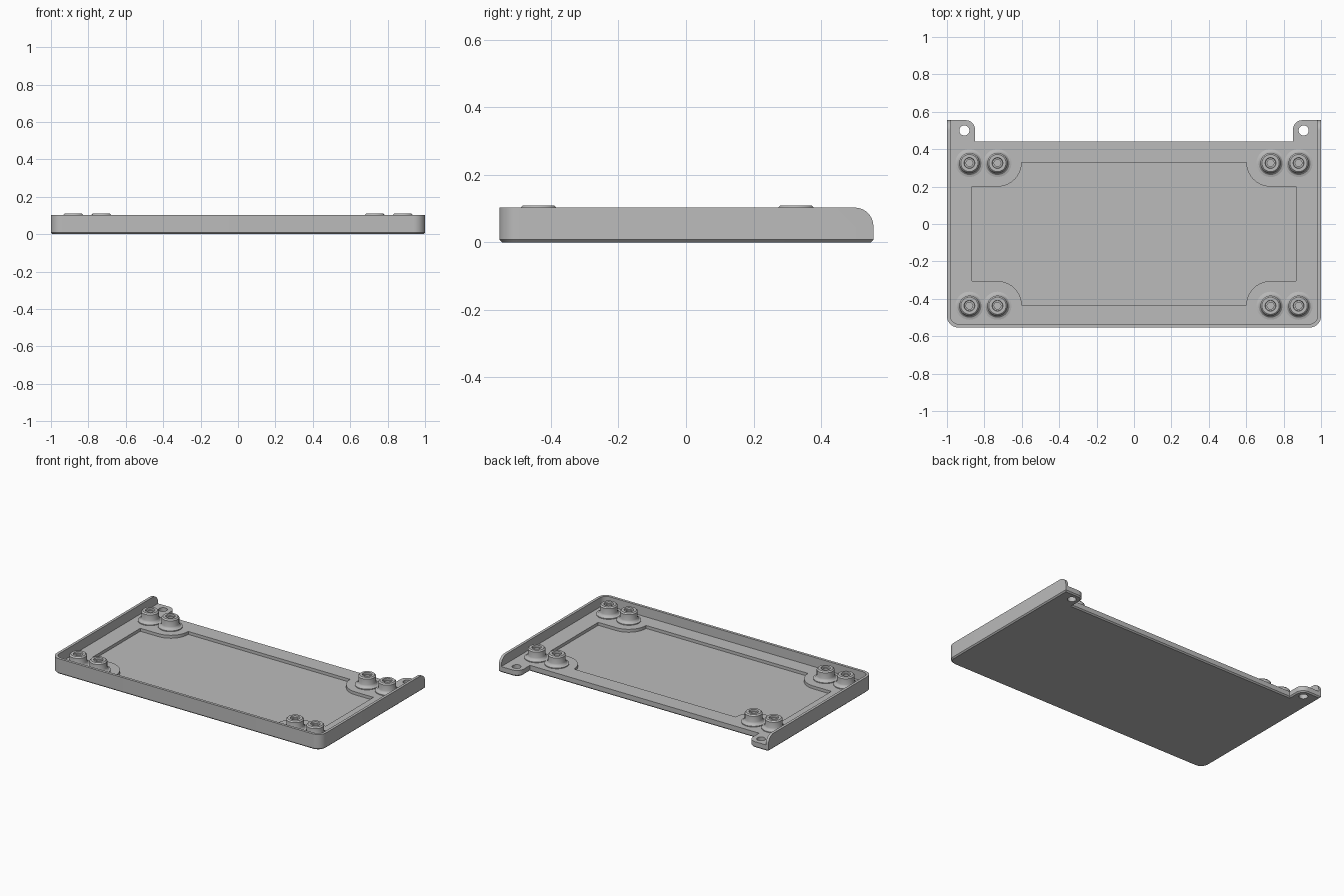
import bpy, bmesh, math
from mathutils import Vector, Matrix

if "Cube" in bpy.data.objects:
    bpy.data.objects.remove(bpy.data.objects["Cube"], do_unlink=True)

FLOOR, POCKET, RIM, TOP = 0.04, 0.02, 0.103, 0.11

grey = bpy.data.materials.new("plain grey")
grey.use_nodes = True
grey.diffuse_color = (0.5, 0.5, 0.5, 1)
grey.node_tree.nodes["Principled BSDF"].inputs["Base Color"].default_value = (0.5, 0.5, 0.5, 1)


def arc(cx, cy, r, start, end, steps=10):
    angles = [math.radians(start + (end - start) * i / steps) for i in range(steps + 1)]
    return [(cx + r * math.cos(a), cy + r * math.sin(a)) for a in angles]


def mirrored(half):
    """Close a right-hand half outline with its reflection in x."""
    return half + [(-x, y) for x, y in reversed(half)]


def finish(name, bm):
    bmesh.ops.recalc_face_normals(bm, faces=bm.faces)
    mesh = bpy.data.meshes.new(name)
    bm.to_mesh(mesh)
    bm.free()
    mesh.materials.append(grey)
    obj = bpy.data.objects.new(name, mesh)
    bpy.context.collection.objects.link(obj)
    return obj


def prism(name, outline, low, high, chamfer=0, matrix=None):
    bm = bmesh.new()
    base = bm.faces.new([bm.verts.new((x, y, low)) for x, y in outline])
    bmesh.ops.extrude_face_region(bm, geom=[base], use_keep_orig=True)
    bm.faces.ensure_lookup_table()
    moved = [v for v in bm.verts if v not in base.verts[:]]
    bmesh.ops.translate(bm, verts=moved, vec=(0, 0, high - low))
    if chamfer:
        bmesh.ops.recalc_face_normals(bm, faces=bm.faces)
        bmesh.ops.bevel(bm, geom=base.edges[:], offset=chamfer, segments=1,
                        affect='EDGES', profile=0.5)
    if matrix:
        bmesh.ops.transform(bm, matrix=matrix, verts=bm.verts)
    return finish(name, bm)


def lathe(name, profile, x, y, sides=40):
    bm = bmesh.new()
    verts = [bm.verts.new((r, 0, z)) for r, z in profile]
    edges = [bm.edges.new(pair) for pair in zip(verts, verts[1:])]
    bmesh.ops.spin(bm, geom=verts + edges, cent=(0, 0, 0), axis=(0, 0, 1),
                   angle=math.tau, steps=sides)
    bmesh.ops.remove_doubles(bm, verts=bm.verts, dist=1e-5)
    bmesh.ops.translate(bm, verts=bm.verts, vec=(x, y, 0))
    return finish(name, bm)


def cut(body, cutter):
    cutter.hide_render = True
    mod = body.modifiers.new("cut", 'BOOLEAN')
    mod.operation, mod.solver, mod.object = 'DIFFERENCE', 'EXACT', cutter
    bpy.context.view_layer.objects.active = body
    bpy.ops.object.modifier_apply(modifier=mod.name)
    bpy.data.objects.remove(cutter, do_unlink=True)


def smooth(obj):
    bpy.ops.object.select_all(action='DESELECT')
    obj.select_set(True)
    bpy.context.view_layer.objects.active = obj
    bpy.ops.object.shade_smooth_by_angle(angle=math.radians(28))


# Tray block: rounded front corners and two mounting tabs at the back
outline = mirrored(arc(0.94, -0.493, 0.06, -90, 0) + [(1, 0.555)]
                   + arc(0.9, 0.505, 0.05, 90, 180) + [(0.85, 0.44)])
tray = prism("tray", outline, 0, RIM, chamfer=0.008)

# Hollow inside the side and front walls, open at the back
cut(tray, prism("hollow_cutter",
                mirrored(arc(0.937, -0.49, 0.045, -90, 0) + [(0.982, 0.7)]), FLOOR, 0.2))

# Rounded rear end of the side walls (profile in y and z, swept along x)
along_x = Matrix(((0, 0, 1, 0), (1, 0, 0, 0), (0, 1, 0, 0), (0, 0, 0, 1)))
cut(tray, prism("rear_round_cutter",
                arc(0.5, 0.048, 0.055, 90, 0) + [(0.6, 0.048), (0.6, 0.2), (0.5, 0.2)],
                -1.1, 1.1, matrix=along_x))

# Shallow pocket whose corners curve around the bosses
pocket = mirrored(arc(0.73, -0.435, 0.13, 180, 90) + [(0.865, -0.305), (0.865, 0.2)]
                  + arc(0.73, 0.33, 0.13, 270, 180))
cut(tray, prism("pocket_cutter", pocket, POCKET, 0.2))

# Screw holes in the tabs
for side in (-1, 1):
    cut(tray, prism("tab_hole_cutter", arc(side * 0.907, 0.5, 0.027, 0, 345, 23), -0.1, 0.2))
smooth(tray)

# Paired hollow bosses standing on a flared foot in each corner
boss_profile = [(0.075, FLOOR - 0.005), (0.075, 0.045), (0.064, 0.048), (0.057, 0.055),
                (0.054, 0.063), (0.054, 0.102), (0.046, TOP), (0.029, TOP),
                (0.027, 0.1), (0.018, 0.1), (0.018, 0.045), (0, 0.045)]
for side, side_name in ((1, "left"), (-1, "right")):
    for y, end in ((-0.437, "front"), (0.326, "back")):
        for x, place in ((0.88, "outer"), (0.73, "inner")):
            smooth(lathe(f"{end}_{side_name}_{place}_boss", boss_profile, side * x, y))
